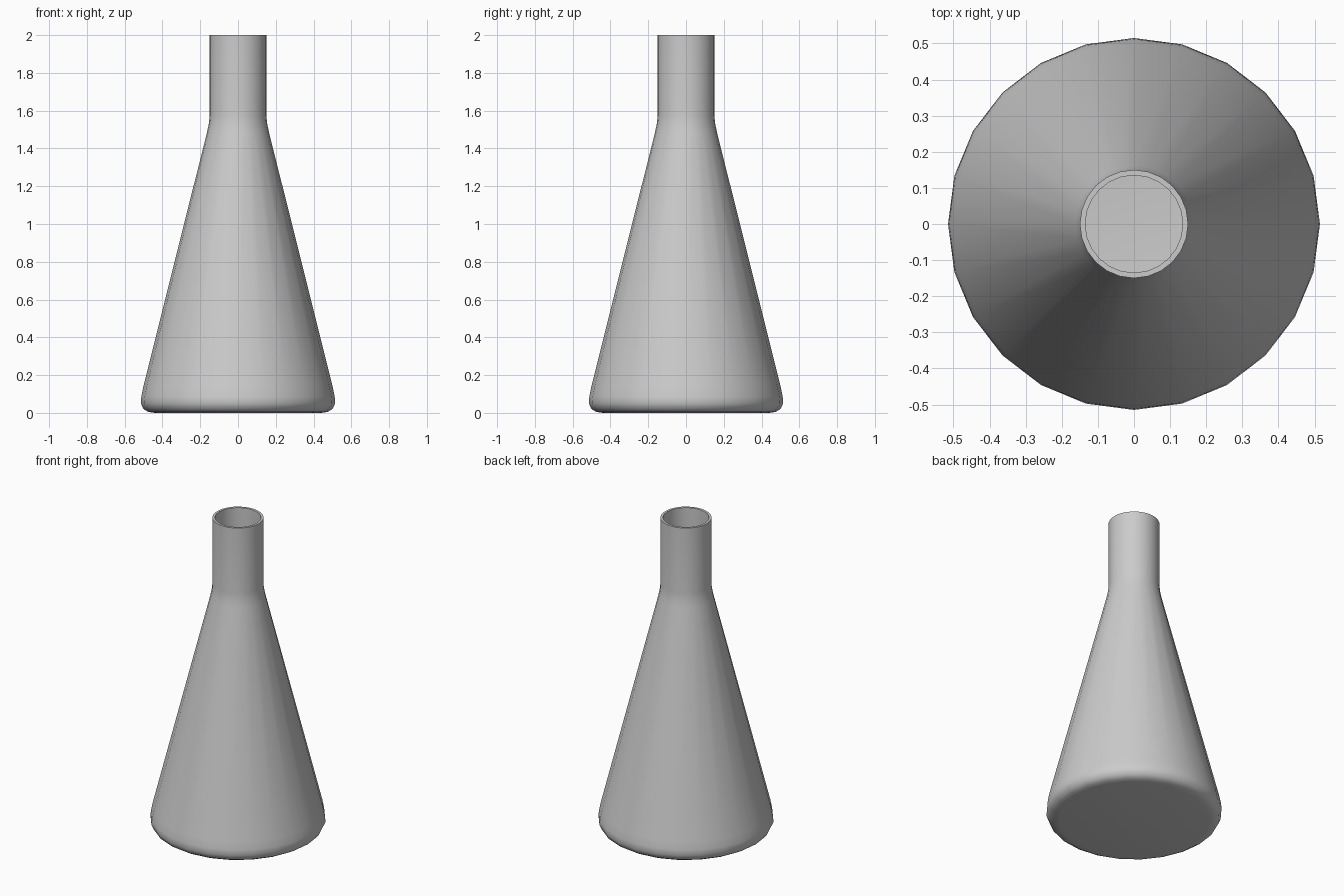
import bpy, bmesh, math

if "Cube" in bpy.data.objects:
    bpy.data.objects.remove(bpy.data.objects["Cube"])

SIDES = 24

# outer wall from base centre to lip, then inner wall back down to the floor
profile = [
    (0, 0), (0.44, 0.0), (0.475, 0.005), (0.5, 0.02), (0.515, 0.052), (0.512, 0.085), (0.502, 0.135),
    (0.163, 1.49), (0.154, 1.535), (0.15, 1.575), (0.15, 2.0),
    (0.135, 2.0), (0.135, 1.575), (0.139, 1.53), (0.148, 1.486),
    (0.487, 0.132), (0.499, 0.06), (0.487, 0.03), (0.44, 0.016), (0, 0.015),
]


def lathe(name, points):
    bm = bmesh.new()
    verts = [bm.verts.new((r, 0, z)) for r, z in points]
    edges = [bm.edges.new(pair) for pair in zip(verts, verts[1:])]
    bmesh.ops.spin(bm, geom=verts + edges, cent=(0, 0, 0), axis=(0, 0, 1),
                   angle=math.tau, steps=SIDES, use_duplicate=False)
    bmesh.ops.remove_doubles(bm, verts=bm.verts, dist=0.0005)
    bmesh.ops.recalc_face_normals(bm, faces=bm.faces)
    mesh = bpy.data.meshes.new(name)
    bm.to_mesh(mesh)
    bm.free()
    obj = bpy.data.objects.new(name, mesh)
    bpy.context.collection.objects.link(obj)
    return obj


# conical flask with hollow body and open neck
flask = lathe("conical_flask", profile)
bpy.context.view_layer.objects.active = flask
flask.select_set(True)
bpy.ops.object.shade_smooth_by_angle(angle=math.radians(50))
